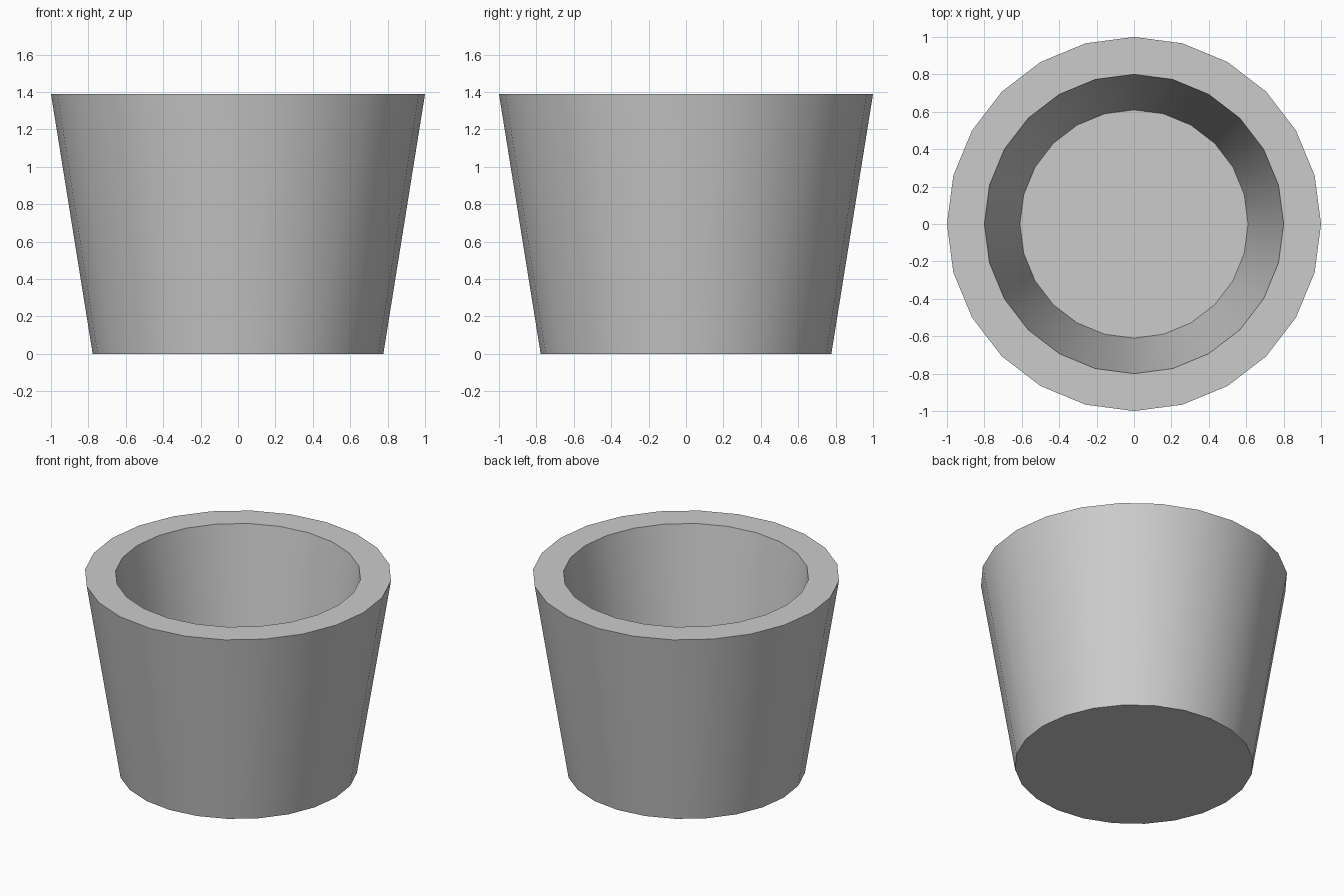
import bpy, bmesh
from math import cos, sin, tau, radians

if "Cube" in bpy.data.objects:
    bpy.data.objects.remove(bpy.data.objects["Cube"])

SIDES = 24

# Profile (radius, height): outer base, outer rim, inner rim, inner floor
PROFILE = [(0.777, 0.0), (1.0, 1.39), (0.8, 1.39), (0.61, 0.2)]

bm = bmesh.new()
rings = [[bm.verts.new((r * cos(tau * i / SIDES), r * sin(tau * i / SIDES), z))
          for i in range(SIDES)] for r, z in PROFILE]

# Outer wall, rim and inner wall
for a, b in zip(rings, rings[1:]):
    for i in range(SIDES):
        j = (i + 1) % SIDES
        bm.faces.new((a[i], a[j], b[j], b[i]))

# Underside and inner floor
bm.faces.new(rings[0][::-1])
bm.faces.new(rings[-1])
bmesh.ops.recalc_face_normals(bm, faces=bm.faces[:])

mesh = bpy.data.meshes.new("tapered_pot")
bm.to_mesh(mesh)
bm.free()
pot = bpy.data.objects.new("tapered_pot", mesh)
bpy.context.collection.objects.link(pot)

# Smooth walls with crisp rim and base edges
bpy.context.view_layer.objects.active = pot
pot.select_set(True)
bpy.ops.object.shade_smooth_by_angle(angle=radians(30))
